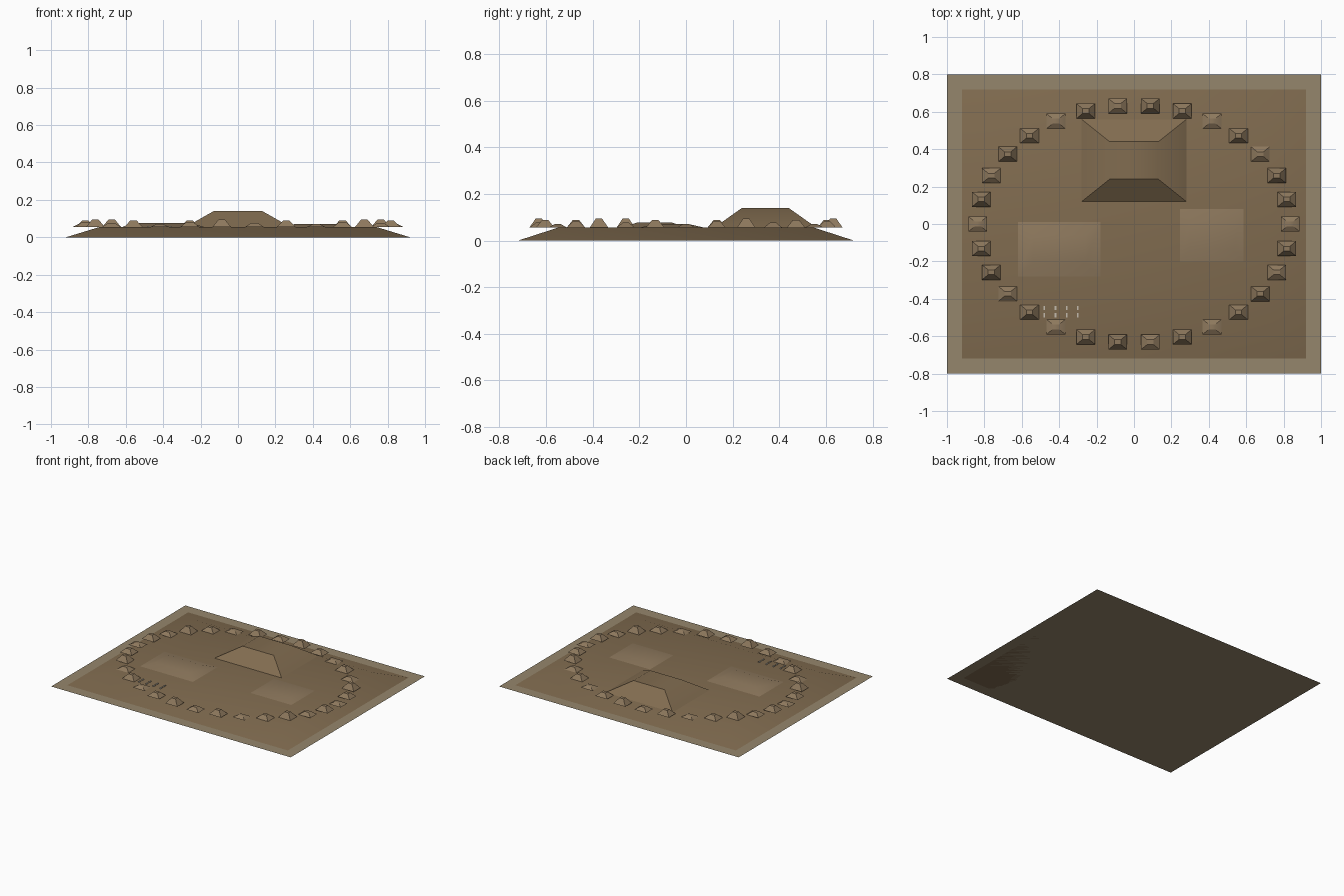
import bpy, bmesh, math

if "Cube" in bpy.data.objects:
    bpy.data.objects.remove(bpy.data.objects["Cube"])


def material(name, rgb):
    m = bpy.data.materials.new(name)
    m.diffuse_color = (*rgb, 1)
    m.use_nodes = True
    m.node_tree.nodes["Principled BSDF"].inputs["Base Color"].default_value = m.diffuse_color
    return m


SAND = material("dry_ground", (0.30, 0.24, 0.15))
EARTH = material("packed_earth", (0.22, 0.15, 0.08))
CLAY = material("pale_earth", (0.27, 0.19, 0.11))
STONE = material("pale_stone", (0.55, 0.50, 0.42))


def finish(name, bm, mat):
    bmesh.ops.recalc_face_normals(bm, faces=bm.faces)
    me = bpy.data.meshes.new(name)
    bm.to_mesh(me)
    bm.free()
    ob = bpy.data.objects.new(name, me)
    bpy.context.collection.objects.link(ob)
    me.materials.append(mat)
    return ob


def mound(name, centre, base, top, z0, z1, mat):
    """Flat-topped pyramid; base and top are full (x, y) sizes."""
    bm = bmesh.new()
    bmesh.ops.create_cube(bm, size=1)
    for v in bm.verts:
        upper = v.co.z > 0
        size = top if upper else base
        v.co = (centre[0] + v.co.x * size[0],
                centre[1] + v.co.y * size[1], z1 if upper else z0)
    ob = finish(name, bm, mat)
    bpy.ops.object.select_all(action='DESELECT')
    ob.select_set(True)
    bpy.context.view_layer.objects.active = ob
    bpy.ops.object.shade_smooth_by_angle(angle=math.radians(30))
    return ob


# Surrounding ground sheet
bm = bmesh.new()
bmesh.ops.create_grid(bm, x_segments=1, y_segments=1, size=1)
for v in bm.verts:
    v.co.y *= 0.8
finish("ground", bm, SAND)

# Broad raised terrace
Z = 0.055
mound("terrace", (0, 0), (1.84, 1.44), (1.48, 1.10), 0, Z, EARTH)

# Main mound and two low platforms
mound("main_mound", (0, 0.34), (0.56, 0.44), (0.26, 0.20), Z, 0.14, EARTH)
mound("left_platform", (-0.40, -0.135), (0.44, 0.29), (0.28, 0.15), Z, 0.077, CLAY)
mound("right_platform", (0.415, -0.06), (0.34, 0.28), (0.23, 0.15), Z, 0.07, CLAY)

# Oval ring of small mounds with five repeating heights
for i in range(30):
    a = math.radians(12 * i)
    h = 0.016 + 0.006 * ((2 * i) % 5)
    mound(f"ring_mound_{i + 1}", (0.835 * math.cos(a), 0.635 * math.sin(a)),
          (0.10, 0.08), (0.034, 0.026), Z, Z + h, CLAY)

# Two rows of small stone markers
for row, y in enumerate((-0.45, -0.488)):
    for col in range(4):
        mound(f"marker_{row + 1}_{col + 1}", (-0.48 + 0.06 * col, y),
              (0.009, 0.022), (0.009, 0.022), Z, Z + 0.006, STONE)
